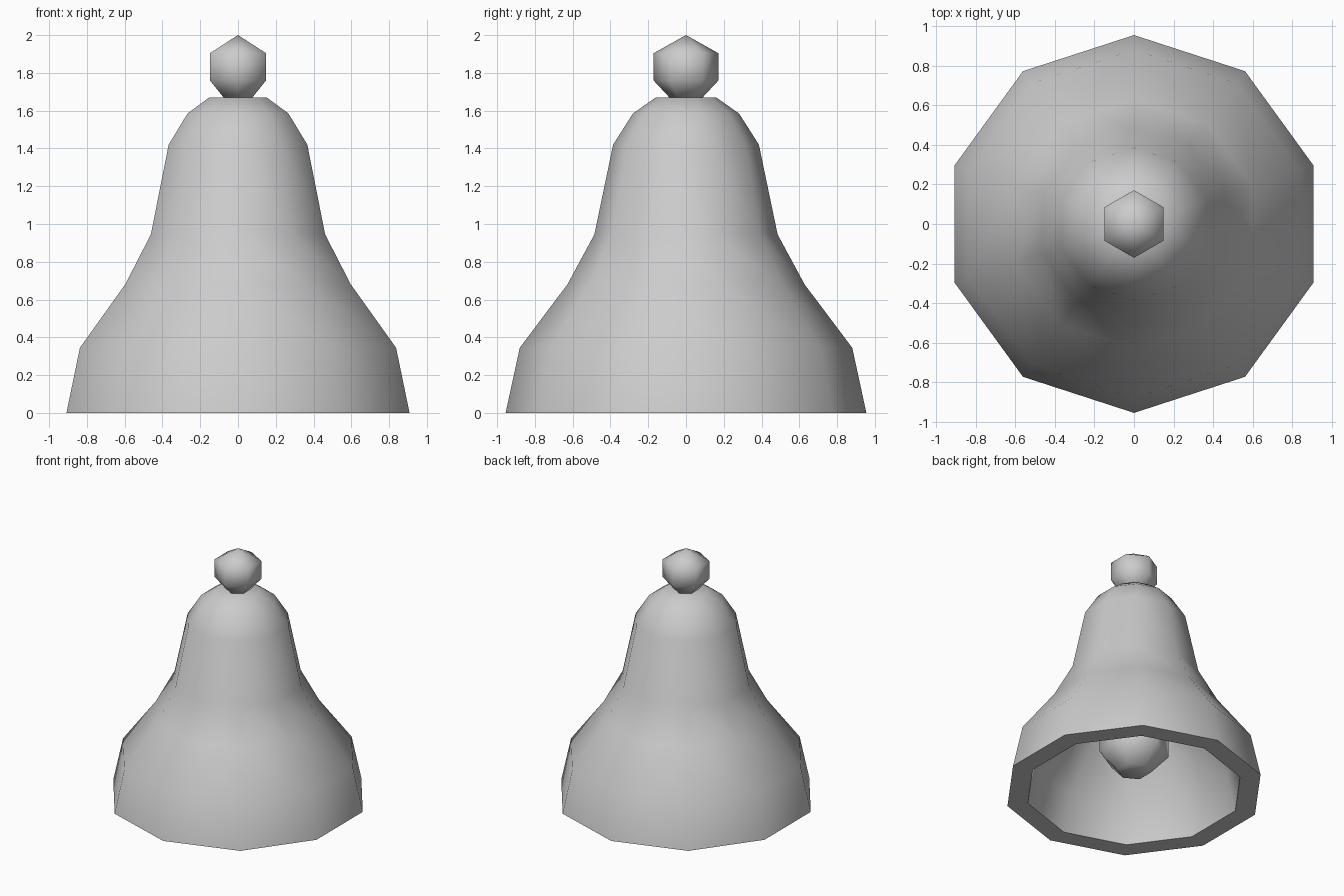
import bpy, bmesh
from math import sin, cos, pi, radians

if "Cube" in bpy.data.objects:
    bpy.data.objects.remove(bpy.data.objects["Cube"])


def lathe(name, profile, sides, smooth_angle):
    """Revolve (radius, z) points into a low-poly solid, one vertex facing +y."""
    bm = bmesh.new()
    rings = []
    for r, z in profile:
        if r == 0:
            rings.append([bm.verts.new((0, 0, z))] * sides)
        else:
            rings.append([bm.verts.new((r * cos(pi / 2 + 2 * pi * i / sides),
                                        r * sin(pi / 2 + 2 * pi * i / sides), z))
                          for i in range(sides)])
    for a, b in zip(rings, rings[1:]):
        for i in range(sides):
            j = (i + 1) % sides
            corners = list(dict.fromkeys((a[i], a[j], b[j], b[i])))
            bm.faces.new(corners)
    bmesh.ops.recalc_face_normals(bm, faces=bm.faces)
    mesh = bpy.data.meshes.new(name)
    bm.to_mesh(mesh)
    bm.free()
    obj = bpy.data.objects.new(name, mesh)
    bpy.context.collection.objects.link(obj)
    bpy.ops.object.select_all(action='DESELECT')
    obj.select_set(True)
    bpy.context.view_layer.objects.active = obj
    bpy.ops.object.shade_smooth_by_angle(angle=radians(smooth_angle))
    return obj


def ball(name, radius, zc):
    """Six-sided faceted ball, used for the knob and the clapper."""
    shape = [(0, -0.98), (0.48, -0.98), (1, -0.42), (1, 0.43), (0, 0.99)]
    return lathe(name, [(radius * r, zc + radius * z) for r, z in shape], 6, 70)


# Hollow bell: outside from the crown to the rim, then up the inside wall
outer = [(0, 1.67), (0.16, 1.67), (0.281, 1.585), (0.386, 1.42), (0.485, 0.945),
         (0.628, 0.68), (0.88, 0.345), (0.955, 0)]
inner = [(0.80, 0), (0.735, 0.29), (0.50, 0.60), (0.34, 0.89),
         (0.25, 1.36), (0.19, 1.46), (0.12, 1.52), (0, 1.52)]
lathe("bell_body", outer + inner, 10, 60)

# Knob on the crown
ball("top_knob", 0.171, 1.831)

# Clapper and its hidden rod
ball("clapper", 0.255, 0.41)
lathe("clapper_rod", [(0, 0.55), (0.05, 0.55), (0.05, 1.55), (0, 1.55)], 6, 70)
